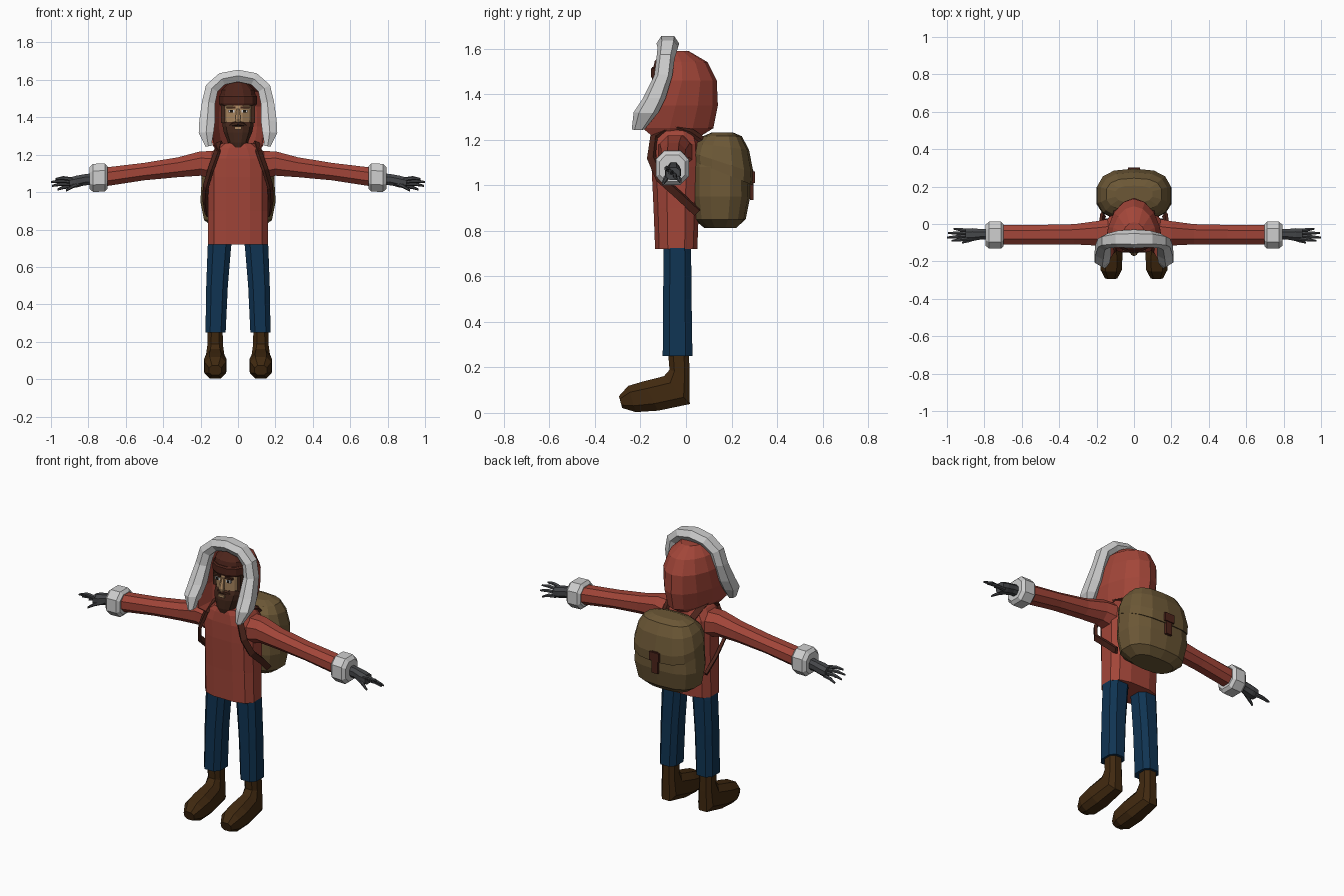
import bpy, bmesh, math
from mathutils import Vector as V

if bpy.data.objects.get("Cube"):
    bpy.data.objects.remove(bpy.data.objects["Cube"])


def material(name, r, g, b):
    m = bpy.data.materials.new(name)
    m.use_nodes = True
    m.diffuse_color = (r, g, b, 1)
    m.node_tree.nodes["Principled BSDF"].inputs["Base Color"].default_value = (r, g, b, 1)
    return m


RED = material("coat red", .36, .06, .04)
FUR = material("fur white", .62, .62, .62)
JEANS = material("denim blue", .005, .034, .085)
BOOT = material("boot brown", .052, .022, .005)
PACK = material("canvas olive", .15, .097, .037)
GLOVE = material("glove grey", .06, .063, .068)
SKIN = material("skin tan", .42, .25, .12)
BEARD = material("beard brown", .055, .02, .011)
LEATHER = material("dark red leather", .075, .018, .011)
EYE = material("eye black", .01, .008, .006)


def ring(c, u, v, n=8, p=.8):
    """Rounded-box section around c, spanned by half-axes u and v."""
    pts = []
    for i in range(n):
        a = 2 * math.pi * (i + .5) / n
        cu, cv = math.cos(a), math.sin(a)
        pts.append(V(c) + V(u) * math.copysign(abs(cu) ** p, cu)
                   + V(v) * math.copysign(abs(cv) ** p, cv))
    return pts


def loft(name, rings, mat, side=1, closed=True):
    bm = bmesh.new()
    rows = [[bm.verts.new((p.x * side, p.y, p.z)) for p in r] for r in rings]
    n = len(rows[0])
    for a, b in zip(rows, rows[1:]):
        for i in range(n if closed else n - 1):
            j = (i + 1) % n
            bm.faces.new((a[i], a[j], b[j], b[i]))
    bm.faces.new(rows[0])
    bm.faces.new(rows[-1])
    bmesh.ops.recalc_face_normals(bm, faces=bm.faces)
    me = bpy.data.meshes.new(name)
    bm.to_mesh(me)
    bm.free()
    me.materials.append(mat)
    ob = bpy.data.objects.new(name, me)
    bpy.context.collection.objects.link(ob)
    return ob


def upright(name, rows, mat, n=10, p=.7, side=1):
    """Stack of level sections: z, x, y, half width, half depth."""
    return loft(name, [ring((x, y, z), (rx, 0, 0), (0, ry, 0), n, p)
                       for z, x, y, rx, ry in rows], mat, side)


def sideways(name, rows, mat, side, n=8, p=.9):
    """Sections along x: x, y, z, half depth, half height."""
    return loft(name, [ring((x, y, z), (0, ry, 0), (0, 0, rz), n, p)
                       for x, y, z, ry, rz in rows], mat, side)


def box(name, c, h, mat, side=1):
    c = V(c)
    ends = [ring(c + V((0, 0, s * h[2])), (h[0] * 1.414, 0, 0), (0, h[1] * 1.414, 0), 4, 1)
            for s in (-1, 1)]
    return loft(name, ends, mat, side)


def finger(name, a, b, r, mat, side):
    a, b = V(a), V(b)
    mid = a.lerp(b, .55) + V((0, 0, .006))
    return loft(name, [ring(c, (0, k, 0), (0, 0, k), 6, 1)
                       for c, k in ((a, r), (mid, r * .95), (b, r * .5))], mat, side)


# Coat body with collar
upright("coat_body", [
    (.72, 0, -.043, .165, .095), (.9, 0, -.043, .163, .102), (1.08, 0, -.042, .163, .112),
    (1.18, 0, -.045, .165, .11), (1.235, 0, -.05, .125, .1), (1.262, 0, -.06, .085, .085)], RED, 12)

# Hood: open-fronted shells, each level z, front y, back y, half width
levels = [(1.2, -.13, .04, .1), (1.25, -.19, .12, .135), (1.35, -.16, .14, .155),
          (1.46, -.11, .135, .15), (1.54, -.09, .095, .12), (1.59, -.08, .01, .065)]
hood = loft("hood", [[V((w * math.cos(a), f + (b - f) * math.sin(a), z))
                      for a in (math.pi * i / 8 for i in range(9))]
                     for z, f, b, w in levels], RED, closed=False)
shell = hood.modifiers.new("thickness", 'SOLIDIFY')
shell.thickness = .008

# Fur trim around the hood: x, y, z, half width, half depth
half = [(0, -.08, 1.622, .036, .05), (.085, -.08, 1.605, .038, .045), (.14, -.09, 1.555, .04, .04),
        (.157, -.1, 1.48, .04, .04), (.165, -.14, 1.38, .047, .05), (.17, -.175, 1.32, .045, .055),
        (.158, -.21, 1.245, .018, .028)]
path = [(-x, *rest) for x, *rest in half[:0:-1]] + half
trim = []
for i, (x, y, z, w, d) in enumerate(path):
    a, b = path[max(i - 1, 0)], path[min(i + 1, len(path) - 1)]
    t = V((b[0] - a[0], 0, b[2] - a[2])).normalized()
    trim.append(ring((x, y, z), V((-t.z, 0, t.x)) * w, (0, d, 0), 6, .8))
loft("hood_fur_trim", trim, FUR)

# Head, knit cap and beard
upright("head", [(1.22, 0, -.05, .05, .055), (1.28, 0, -.06, .06, .07), (1.35, 0, -.056, .08, .085),
                 (1.45, 0, -.055, .086, .09), (1.52, 0, -.05, .08, .085)], SKIN, 12, .9)
upright("cap_band", [(1.462, 0, -.05, .098, .1), (1.475, 0, -.05, .106, .106),
                     (1.512, 0, -.05, .106, .106), (1.52, 0, -.05, .098, .1)], LEATHER, 12, .9)
upright("cap_crown", [(1.5, 0, -.05, .1, .1), (1.545, 0, -.05, .092, .09),
                      (1.585, 0, -.05, .05, .05)], LEATHER, 12, .9)
upright("beard", [(1.225, 0, -.115, .03, .03), (1.265, 0, -.1, .055, .055),
                  (1.32, 0, -.083, .078, .073), (1.352, 0, -.07, .085, .08),
                  (1.375, 0, -.06, .086, .08)], BEARD, 12, .85)
box("mouth", (0, -.157, 1.343), (.02, .004, .007), SKIN)
loft("nose", [ring((0, y, z), (w, 0, 0), (0, w, 0), 6, 1)
              for y, z, w in ((-.153, 1.374, .016), (-.156, 1.39, .017), (-.142, 1.445, .009))], SKIN)

# Back pack with lid, strap and buckle
upright("pack_body", [(z, 0, (f + b) / 2, w, (b - f) / 2) for z, f, b, w in (
    (.812, .08, .22, .13), (.85, .035, .262, .185), (.95, .02, .282, .205),
    (1.08, .02, .28, .197), (1.17, .03, .262, .172), (1.215, .07, .22, .13))], PACK, 14, .75)
loft("pack_lid", [ring((0, y, z), (w, 0, 0), (0, d, drop), 14, .75) for y, z, w, d, drop in (
    (.158, 1.055, .2, .135, -.055), (.158, 1.1, .2, .138, -.045), (.157, 1.17, .18, .12, -.015),
    (.16, 1.215, .15, .085, 0), (.16, 1.232, .1, .045, 0))], PACK)
box("pack_strap", (0, .289, 1.0), (.02, .008, .065), LEATHER)
box("pack_buckle", (0, .294, 1.035), (.032, .009, .025), LEATHER)

for side, tag in ((1, "left_"), (-1, "right_")):
    # Face details
    box(tag + "sideburn", (.08, -.075, 1.42), (.01, .03, .05), BEARD, side)
    box(tag + "eye_white", (.036, -.139, 1.433), (.016, .004, .007), FUR, side)
    box(tag + "pupil", (.035, -.142, 1.433), (.007, .004, .007), EYE, side)
    box(tag + "eyebrow", (.038, -.14, 1.453), (.024, .008, .006), BEARD, side)
    finger(tag + "moustache", (.0, -.152, 1.368), (.055, -.125, 1.345), .013, BEARD, side)

    # Sleeve, fur cuff and gloved hand
    sideways(tag + "sleeve", [
        (.1, -.045, 1.14, .085, .085), (.2, -.05, 1.153, .07, .07), (.32, -.055, 1.133, .058, .057),
        (.5, -.057, 1.11, .056, .05), (.72, -.057, 1.08, .055, .054)], RED, side)
    sideways(tag + "cuff", [
        (.697, -.06, 1.078, .062, .062), (.712, -.06, 1.078, .077, .08),
        (.775, -.06, 1.076, .077, .08), (.793, -.06, 1.075, .06, .062)], FUR, side, 8, .8)
    sideways(tag + "palm", [
        (.77, -.055, 1.07, .028, .034), (.82, -.055, 1.066, .03, .032),
        (.865, -.057, 1.056, .037, .034), (.9, -.057, 1.05, .034, .03)], GLOVE, side)
    tips = [(.975, -.09, 1.07), (1.0, -.072, 1.053), (.995, -.048, 1.033), (.965, -.025, 1.013)]
    for i, tip in enumerate(tips):
        finger(f"{tag}finger_{i + 1}", (.885, -.078 + i * .014, 1.068 - i * .012), tip, .011, GLOVE, side)
    finger(tag + "thumb", (.835, -.07, 1.05), (.92, -.1, 1.008), .013, GLOVE, side)

    # Trouser leg
    upright(tag + "trouser_leg", [
        (.25, .12, -.037, .057, .069), (.5, .112, -.038, .061, .066),
        (.7, .1, -.038, .066, .064), (.8, .09, -.04, .07, .065)], JEANS, 8, .7, side)

    # Boot: upper edge, lower edge (y, z) and half width of each section
    boot = [((-.083, .28), (.016, .28), .042), ((-.075, .19), (.018, .16), .044),
            ((-.1, .165), (.02, .035), .052), ((-.19, .142), (-.12, .006), .064),
            ((-.255, .122), (-.22, .0), .06), ((-.295, .075), (-.28, .02), .035)]
    sections = []
    for up, low, w in boot:
        up, low = V((.122, *up)), V((.122, *low))
        sections.append(ring((up + low) / 2, (w, 0, 0), (low - up) / 2, 8, .75))
    loft(tag + "boot", sections, BOOT, side)

    # Shoulder strap: flat ribbon hugging the coat
    run = [V(p) for p in ((.09, .07, 1.2), (.1, .02, 1.235), (.1, -.06, 1.262), (.112, -.14, 1.215),
                          (.145, -.153, 1.12), (.172, -.115, 1.03), (.176, -.03, .955),
                          (.165, .05, .88))]
    ribbon = []
    for i, p in enumerate(run):
        t = (run[min(i + 1, len(run) - 1)] - run[max(i - 1, 0)]).normalized()
        out = p - V((0, -.045, 1.08))
        out = (out - t * out.dot(t)).normalized()
        ribbon.append(ring(p, t.cross(out) * .024, out * .012, 4, 1))
    loft(tag + "shoulder_strap", ribbon, LEATHER, side)
